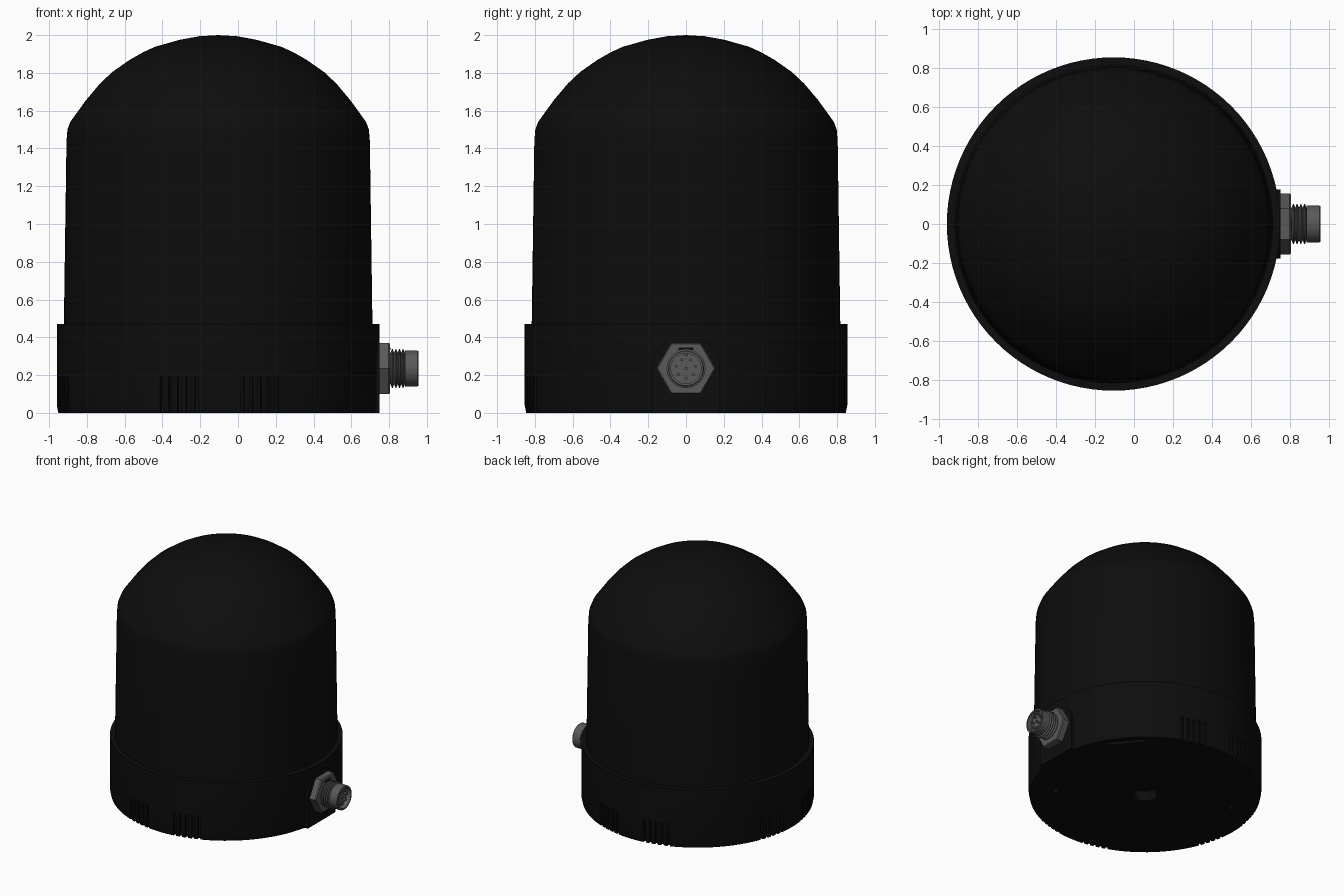
import bpy, bmesh
from math import sin, cos, pi, radians
from mathutils import Matrix, Vector

cube = bpy.data.objects.get("Cube")
if cube:
    bpy.data.objects.remove(cube, do_unlink=True)

CX = -0.105          # housing axis
PORT_Z = 0.235       # connector axis height


def material(name, value, rough):
    m = bpy.data.materials.new(name)
    m.use_nodes = True
    colour = (value, value, value, 1)
    m.diffuse_color = colour
    node = m.node_tree.nodes["Principled BSDF"]
    node.inputs["Base Color"].default_value = colour
    node.inputs["Roughness"].default_value = rough
    return m


black = material("black plastic", 0.004, 0.6)
grey = material("grey metal", 0.1, 0.5)


def finish(name, bm, mat, matrix=Matrix()):
    bmesh.ops.recalc_face_normals(bm, faces=bm.faces)
    bm.transform(matrix)
    mesh = bpy.data.meshes.new(name)
    bm.to_mesh(mesh)
    bm.free()
    mesh.materials.append(mat)
    obj = bpy.data.objects.new(name, mesh)
    bpy.context.collection.objects.link(obj)
    return obj


def smooth(obj):
    bpy.ops.object.select_all(action='DESELECT')
    obj.select_set(True)
    bpy.context.view_layer.objects.active = obj
    bpy.ops.object.shade_smooth_by_angle(angle=radians(30))


def revolve(name, profile, mat, steps=96, matrix=Matrix()):
    bm = bmesh.new()
    verts = [bm.verts.new((r, 0, z)) for r, z in profile]
    edges = [bm.edges.new(pair) for pair in zip(verts, verts[1:])]
    bmesh.ops.spin(bm, geom=verts + edges, cent=(0, 0, 0), axis=(0, 0, 1),
                   angle=2 * pi, steps=steps)
    bmesh.ops.remove_doubles(bm, verts=bm.verts, dist=1e-5)
    return finish(name, bm, mat, matrix)


def add_box(bm, size, matrix):
    bmesh.ops.create_cube(bm, size=1, matrix=matrix @ Matrix.Diagonal((*size, 1)))


def add_hole(bm, radius, depth, matrix):
    bmesh.ops.create_cone(bm, cap_ends=True, segments=24, radius1=radius,
                          radius2=radius, depth=depth, matrix=matrix)


axis = Matrix.Translation((CX, 0, 0))
port = Matrix.Translation((0, 0, PORT_Z)) @ Matrix.Rotation(pi / 2, 4, 'Y')


def around(degrees, radius, z):
    return (axis @ Matrix.Rotation(radians(degrees), 4, 'Z')
            @ Matrix.Translation((radius, 0, z)))


# Domed cover
dome = revolve("domed_cover", [
    (0, 0.46), (0.817, 0.46), (0.803, 1.44), (0.798, 1.5), (0.783, 1.54),
    (0.758, 1.575), (0.7, 1.655), (0.626, 1.743), (0.56, 1.805), (0.47, 1.868),
    (0.4, 1.908), (0.335, 1.938), (0.204, 1.975), (0.1, 1.994), (0, 2)],
    black, axis.copy() and 96, axis)
smooth(dome)

# Base ring
base = revolve("base_ring", [
    (0, 0), (0.846, 0), (0.852, 0.03), (0.854, 0.04), (0.854, 0.47), (0, 0.47)],
    black, 96, axis)

# Drain slots, underside holes and rim pocket
bm = bmesh.new()
for group in (-104, -75, 75, 104, 165, 195):
    for i in range(-2, 3):
        add_box(bm, (0.06, 0.02, 0.24), around(group + 3.2 * i, 0.855, 0.07))
add_hole(bm, 0.09, 0.16, around(0, 0, 0))
for angle in (-35, 157):
    add_hole(bm, 0.022, 0.1, around(angle, 0.66, 0))
add_box(bm, (0.05, 0.3, 0.04), around(40, 0.79, 0))
cutter = finish("base_cutter", bm, black)
cutter.hide_render = True
mod = base.modifiers.new("cuts", 'BOOLEAN')
mod.operation = 'DIFFERENCE'
mod.solver = 'EXACT'
mod.object = cutter
bpy.context.view_layer.update()
result = bpy.data.meshes.new_from_object(
    base.evaluated_get(bpy.context.evaluated_depsgraph_get()))
base.modifiers.clear()
base.data = result
bpy.data.objects.remove(cutter, do_unlink=True)
smooth(base)

# Flat arched boss behind the connector
bm = bmesh.new()
half = 0.178
outline = [(-half, 0), (half, 0)]
outline += [(half * cos(pi * i / 24), PORT_Z + half * sin(pi * i / 24))
            for i in range(25)]
face = bm.faces.new([bm.verts.new((0.6, y, z)) for y, z in outline])
out = bmesh.ops.extrude_face_region(bm, geom=[face])
bmesh.ops.translate(bm, vec=Vector((0.15, 0, 0)),
                    verts=[v for v in out["geom"] if isinstance(v, bmesh.types.BMVert)])
smooth(finish("connector_boss", bm, black))

# Hexagonal nut
revolve("hex_nut", [(0, 0.74), (0.157, 0.74), (0.157, 0.797), (0.15, 0.805), (0, 0.805)],
        grey, 6, port @ Matrix.Rotation(pi / 2, 4, 'Z'))

# Threaded sleeve with an open socket
thread = [(0, 0.79), (0.084, 0.79)]
for i in range(4):
    x = 0.808 + 0.019 * i
    thread += [(0.084, x), (0.103, x + 0.007), (0.103, x + 0.011), (0.084, x + 0.018)]
thread += [(0.095, 0.885), (0.095, 0.95), (0.091, 0.955), (0.08, 0.955),
           (0.08, 0.915), (0, 0.915)]
smooth(revolve("threaded_socket", thread, grey, 48, port))

# Contact pins: one in the centre, seven around it
bm = bmesh.new()
spots = [(0, 0)] + [(0.052 * cos(2 * pi * i / 7), 0.052 * sin(2 * pi * i / 7))
                    for i in range(7)]
for u, v in spots:
    add_hole(bm, 0.008, 0.04, port @ Matrix.Translation((u, v, 0.92)))
smooth(finish("contact_pins", bm, grey))

# Socket key and dark index mark on the nut
bm = bmesh.new()
add_box(bm, (0.035, 0.02, 0.014), Matrix.Translation((0.925, 0, PORT_Z + 0.074)))
finish("socket_key", bm, grey)
bm = bmesh.new()
add_box(bm, (0.008, 0.08, 0.012), Matrix.Translation((0.804, 0, PORT_Z + 0.105)))
finish("index_mark", bm, black)
